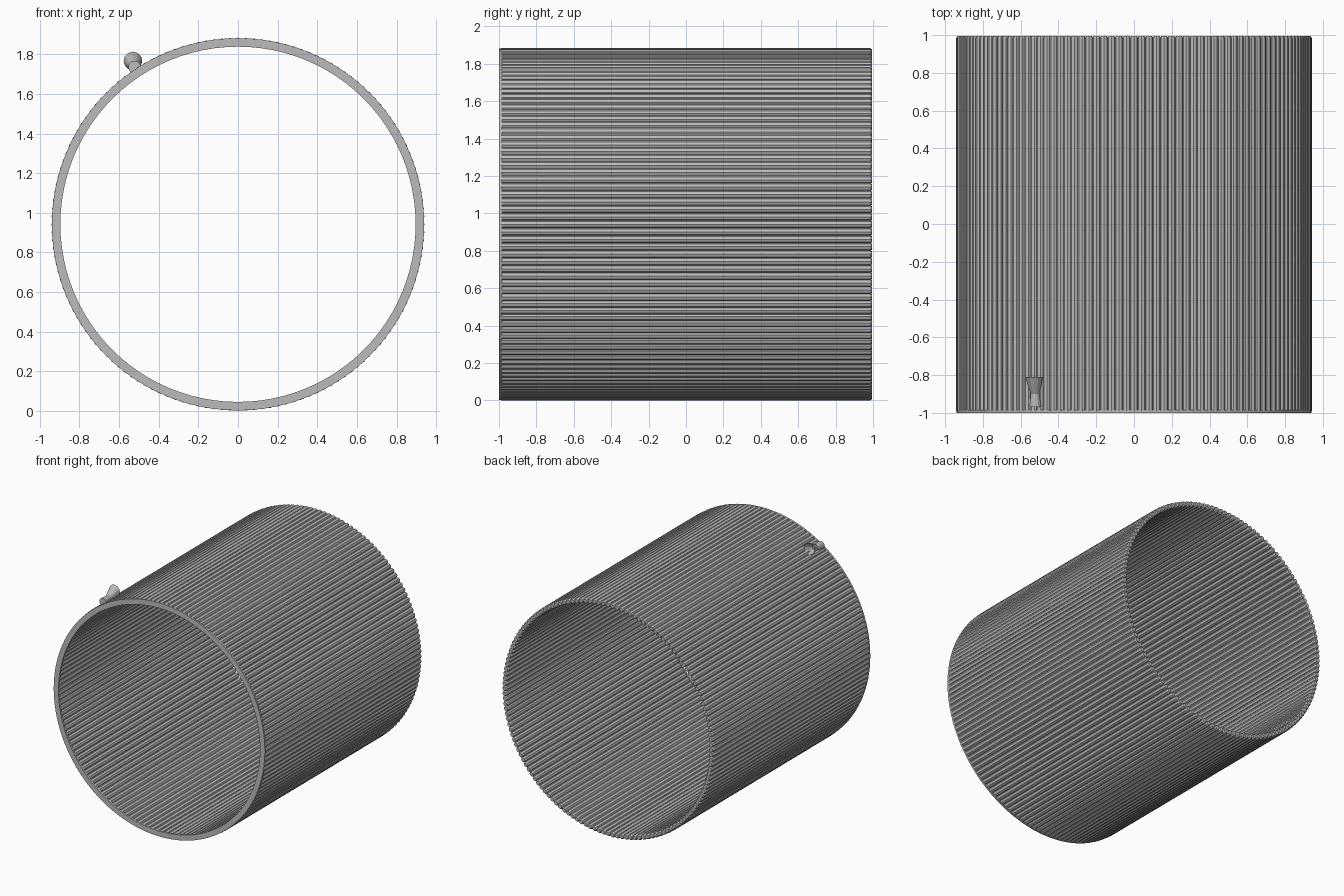
import bpy, bmesh, math
from mathutils import Vector, Matrix

if "Cube" in bpy.data.objects:
    bpy.data.objects.remove(bpy.data.objects["Cube"])

CENTRE_Z = 0.942
ROD_COUNT = 144
ROD_RING = 0.9195
ROD_RADIUS = 0.0222

grey = bpy.data.materials.new("plain grey")
grey.diffuse_color = (0.5, 0.5, 0.5, 1)
grey.use_nodes = True
grey.node_tree.nodes["Principled BSDF"].inputs["Base Color"].default_value = grey.diffuse_color


def finish(bm, name):
    bmesh.ops.recalc_face_normals(bm, faces=bm.faces[:])
    mesh = bpy.data.meshes.new(name)
    bm.to_mesh(mesh)
    bm.free()
    obj = bpy.data.objects.new(name, mesh)
    bpy.context.collection.objects.link(obj)
    mesh.materials.append(grey)
    return obj


def loft(bm, rings, sides, cap_start=True, cap_end=True):
    """Skin round sections given as (centre, radius), all facing along y."""
    loops = []
    for centre, radius in rings:
        loops.append([bm.verts.new(Vector(centre) + Vector((
            radius * math.cos(math.tau * i / sides), 0,
            radius * math.sin(math.tau * i / sides)))) for i in range(sides)])
    for a, b in zip(loops, loops[1:]):
        for i in range(sides):
            j = (i + 1) % sides
            bm.faces.new((a[i], a[j], b[j], b[i]))
    if cap_start:
        bm.faces.new(loops[0])
    if cap_end:
        bm.faces.new(loops[-1])


# Wall of parallel rods with slightly rounded ends
bm = bmesh.new()
for k in range(ROD_COUNT):
    a = math.tau * k / ROD_COUNT
    x, z = ROD_RING * math.cos(a), CENTRE_Z + ROD_RING * math.sin(a)
    loft(bm, [((x, y, z), r) for y, r in (
        (-0.99, ROD_RADIUS), (0.985, ROD_RADIUS), (0.995, ROD_RADIUS * 0.7))], 8)
finish(bm, "wall_rods")

# Flat ring closing the front ends of the rods
bm = bmesh.new()
SEGMENTS = 96
section = [(0.896, -1.0), (0.939, -1.0), (0.939, -0.985), (0.896, -0.985)]
loops = []
for k in range(SEGMENTS):
    a = math.tau * k / SEGMENTS
    loops.append([bm.verts.new((r * math.cos(a), y, CENTRE_Z + r * math.sin(a)))
                  for r, y in section])
for k in range(SEGMENTS):
    p, q = loops[k], loops[(k + 1) % SEGMENTS]
    for i in range(4):
        j = (i + 1) % 4
        bm.faces.new((p[i], p[j], q[j], q[i]))
finish(bm, "front_ring")

# Small spout: a stub on the wall that opens into a raised funnel
bm = bmesh.new()
loft(bm, [((-0.522, -0.97, 1.735), 0.032),
          ((-0.524, -0.90, 1.742), 0.023),
          ((-0.530, -0.81, 1.766), 0.047),
          ((-0.526, -0.88, 1.748), 0.018)], 12)
finish(bm, "funnel_spout")
